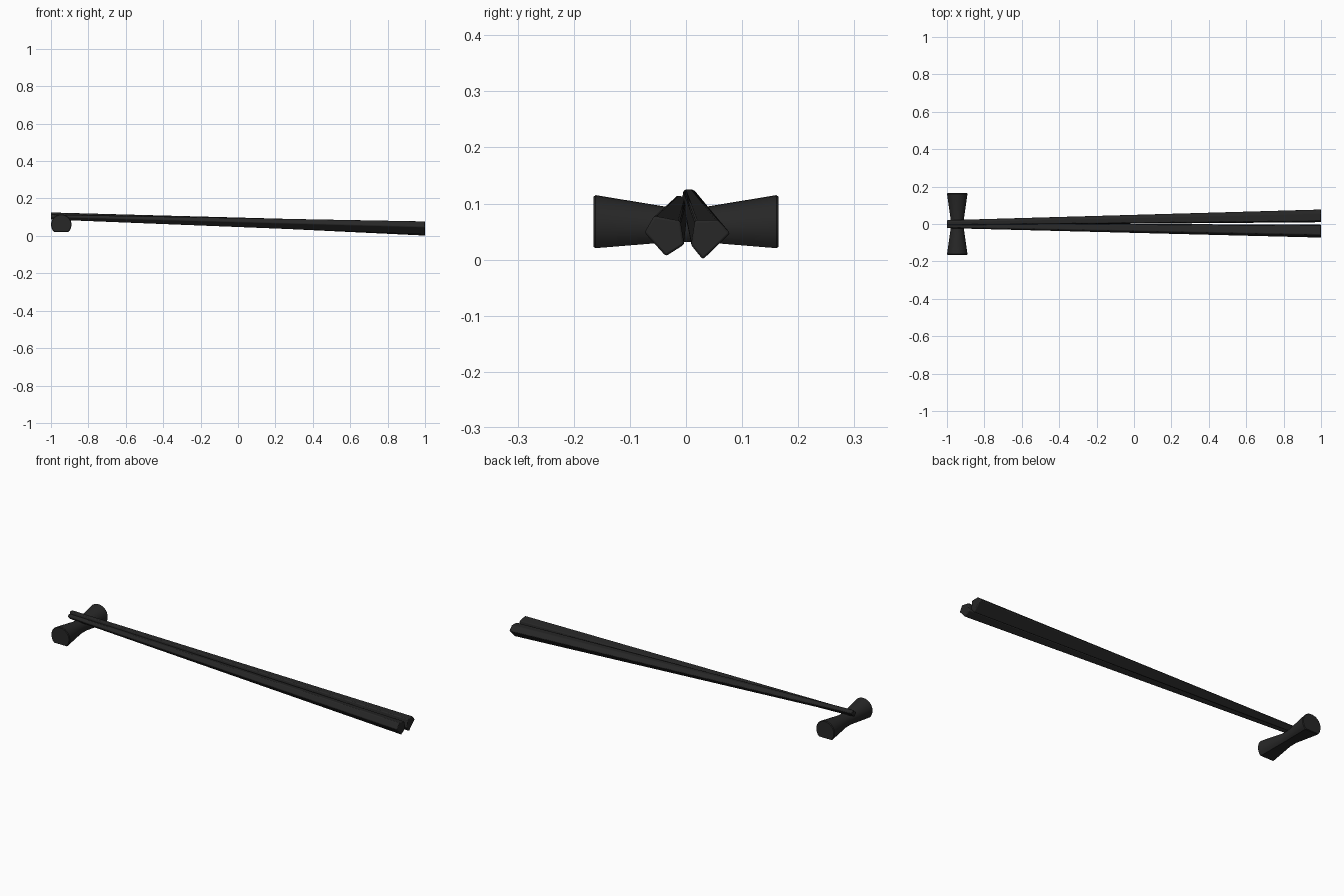
import bpy, bmesh, math

if "Cube" in bpy.data.objects:
    bpy.data.objects.remove(bpy.data.objects["Cube"])

black = bpy.data.materials.new("black_lacquer")
black.diffuse_color = (0.02, 0.02, 0.02, 1)
black.use_nodes = True
black.node_tree.nodes["Principled BSDF"].inputs["Base Color"].default_value = black.diffuse_color


def loft(name, rings, bevel=0.0):
    """Skin a list of rings (equal point counts) and cap both ends."""
    bm = bmesh.new()
    loops = [[bm.verts.new(p) for p in ring] for ring in rings]
    n = len(loops[0])
    for a, b in zip(loops, loops[1:]):
        for i in range(n):
            j = (i + 1) % n
            bm.faces.new((a[i], a[j], b[j], b[i]))
    bm.faces.new(loops[0])
    bm.faces.new(loops[-1])
    bmesh.ops.recalc_face_normals(bm, faces=bm.faces[:])
    mesh = bpy.data.meshes.new(name)
    bm.to_mesh(mesh)
    bm.free()
    obj = bpy.data.objects.new(name, mesh)
    bpy.context.collection.objects.link(obj)
    mesh.materials.append(black)
    if bevel:
        mod = obj.modifiers.new("soft_edges", 'BEVEL')
        mod.width = bevel
        mod.segments = 2
        mod.limit_method = 'ANGLE'
        mod.angle_limit = math.radians(25)
    bpy.ops.object.select_all(action='DESELECT')
    obj.select_set(True)
    bpy.context.view_layer.objects.active = obj
    bpy.ops.object.shade_smooth_by_angle(angle=math.radians(30))
    return obj


def chopstick(name, outline, handle, tip, tip_scale):
    """Five-sided stick tapering from the handle (+x) to the tip (-x)."""
    rings = []
    for x, (cy, cz), s in ((1.0, handle, 1.0), (-1.0, tip, tip_scale)):
        rings.append([(x, cy + y * s, cz + z * s) for y, z in outline])
    return loft(name, rings, 0.004)


# Two chopsticks, each rolled differently
chopstick("front_chopstick",
          [(-.036, .004), (.002, -.038), (.035, -.017), (.028, .025), (-.019, .034)],
          (-.038, .044), (-.009, .101), 0.40)
chopstick("back_chopstick",
          [(-.013, -.042), (.036, .005), (.014, .029), (-.027, .028), (-.034, -.016)],
          (.043, .042), (.007, .113), 0.42)


# Rest: waisted cylinder with a flattened underside
def rest_ring(y, r, cz, floor, cx=-0.945, arc=20):
    half = math.radians(136)  # the flat closes the remaining angle
    ring = []
    for i in range(arc + 1):
        a = -half + 2 * half * i / arc
        ring.append((cx + r * math.sin(a), y, max(floor, cz + r * math.cos(a))))
    return ring


half_profile = [(.165, .052, .067 - .007, .023), (.161, .055, .060, .020),
                (.022, .035, .057, .025)]
stations = [(-y, r, c, f) for y, r, c, f in half_profile] + half_profile[::-1]
loft("chopstick_rest", [rest_ring(*s) for s in stations])
